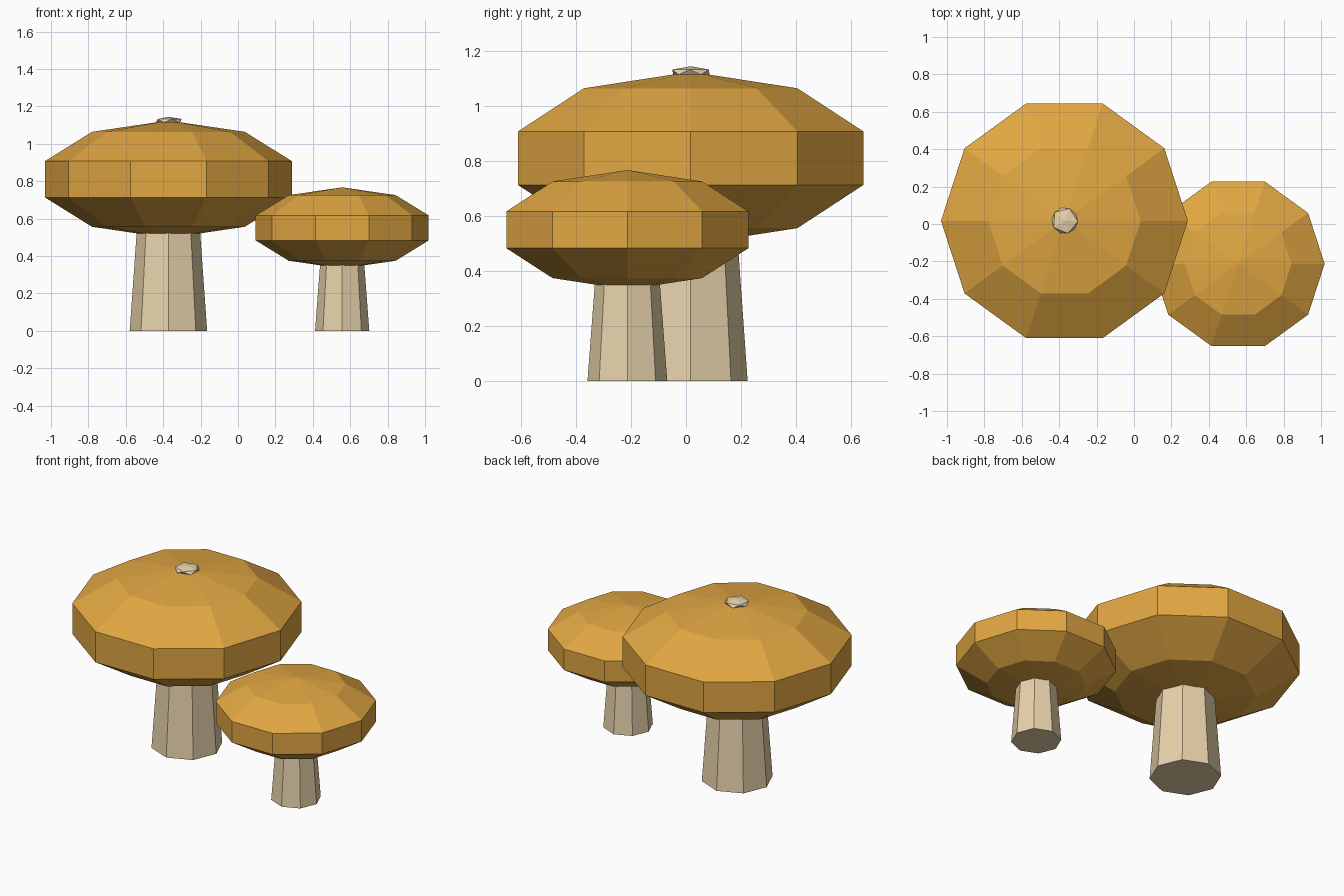
import bpy
import math

if "Cube" in bpy.data.objects:
    bpy.data.objects.remove(bpy.data.objects["Cube"])


def material(name, rgb):
    m = bpy.data.materials.new(name)
    m.diffuse_color = (*rgb, 1.0)
    m.use_nodes = True
    m.node_tree.nodes["Principled BSDF"].inputs["Base Color"].default_value = m.diffuse_color
    return m


ORANGE = material("orange_cap", (0.75, 0.385, 0.055))
CREAM = material("cream_stem", (0.80, 0.645, 0.41))


def finish(name, mat, scale=(1, 1, 1)):
    ob = bpy.context.object
    ob.name = name
    ob.scale = scale
    ob.data.materials.append(mat)
    bpy.ops.object.shade_flat()
    return ob


def mushroom(prefix, x, y, cap_r, cap_z, cap_h, foot_r, neck_r, stem_h):
    # Eight-sided tapered stem with a corner facing forward
    bpy.ops.mesh.primitive_cone_add(vertices=8, radius1=foot_r, radius2=neck_r,
                                    depth=stem_h, location=(x, y, stem_h / 2))
    finish(prefix + "_stem", CREAM)
    # Flattened ten-sided cap with a straight vertical rim
    bpy.ops.mesh.primitive_uv_sphere_add(segments=10, ring_count=5, radius=1,
                                         location=(x, y, cap_z),
                                         rotation=(0, 0, math.pi / 2))
    finish(prefix + "_cap", ORANGE, (cap_r, cap_r, cap_h))


mushroom("large", -0.372, 0.017, 0.694, 0.81, 0.314, 0.207, 0.163, 0.62)
mushroom("small", 0.557, -0.213, 0.486, 0.55, 0.217, 0.145, 0.114, 0.41)

# Small faceted knob on top of the large cap
bpy.ops.mesh.primitive_ico_sphere_add(subdivisions=1, radius=1,
                                      location=(-0.37, 0.018, 1.123),
                                      rotation=(0, 0, math.radians(-4)))
finish("cap_knob", CREAM, (0.078, 0.078, 0.021))
